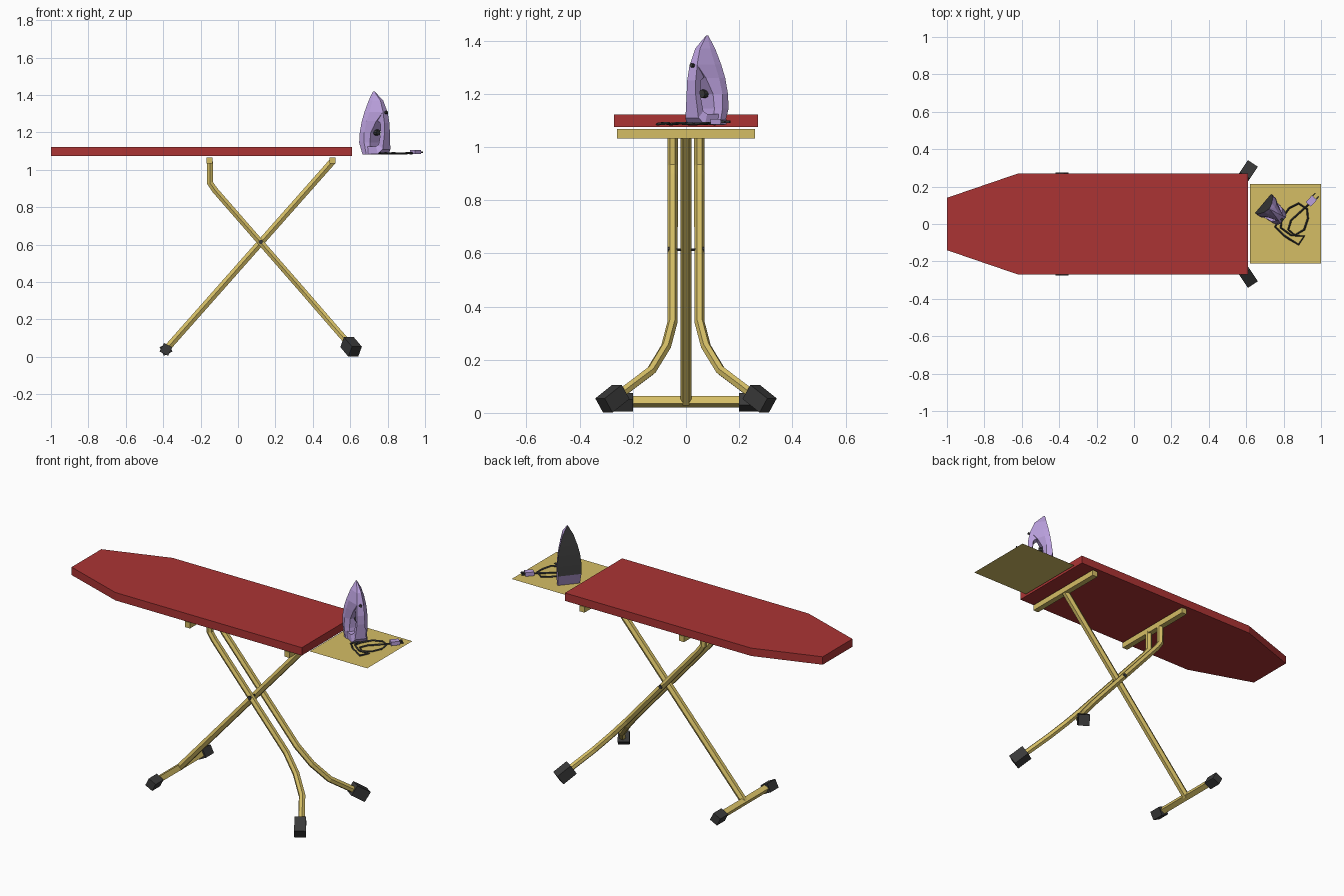
import bpy, bmesh, math
from mathutils import Vector

if "Cube" in bpy.data.objects:
    bpy.data.objects.remove(bpy.data.objects["Cube"])


def material(name, rgb):
    m = bpy.data.materials.new(name)
    m.diffuse_color = (*rgb, 1)
    m.use_nodes = True
    m.node_tree.nodes["Principled BSDF"].inputs["Base Color"].default_value = m.diffuse_color
    return m


RED = material("red_cover", (0.41, 0.034, 0.034))
YELLOW = material("yellow_metal", (0.66, 0.51, 0.13))
LILAC = material("lilac_plastic", (0.49, 0.35, 0.72))
DARK = material("dark_rubber", (0.042, 0.042, 0.042))


def loft(name, rings, mats, dark_rule=None):
    """Skin a list of equal-sized rings and cap both ends."""
    bm = bmesh.new()
    vs = [[bm.verts.new(p) for p in ring] for ring in rings]
    n = len(vs[0])
    for i in range(len(vs) - 1):
        for k in range(n):
            j = (k + 1) % n
            f = bm.faces.new((vs[i][k], vs[i][j], vs[i + 1][j], vs[i + 1][k]))
            if dark_rule and dark_rule(i, k):
                f.material_index = 1
    bm.faces.new(vs[0])
    bm.faces.new(vs[-1])
    bmesh.ops.recalc_face_normals(bm, faces=bm.faces)
    me = bpy.data.meshes.new(name)
    bm.to_mesh(me)
    bm.free()
    for m in mats:
        me.materials.append(m)
    ob = bpy.data.objects.new(name, me)
    bpy.context.collection.objects.link(ob)
    return ob


def tube(name, path, r, sides, mat, ref=(0, 1, 0), angle=0):
    """Sweep a regular polygon along a path."""
    pts = [Vector(p) for p in path]
    ref = Vector(ref)
    rings = []
    for i, p in enumerate(pts):
        a = (p - pts[i - 1]).normalized() if i else Vector()
        b = (pts[i + 1] - p).normalized() if i < len(pts) - 1 else Vector()
        t = (a + b).normalized()
        u = (ref - t * t.dot(ref)).normalized()
        v = t.cross(u)
        ang = [math.radians(angle) + math.tau * k / sides for k in range(sides)]
        rings.append([p + (u * math.cos(q) + v * math.sin(q)) * r for q in ang])
    return loft(name, rings, [mat])


X, Z = (1, 0, 0), (0, 0, 1)

# Board
half = [(-1, 0.14), (-0.62, 0.27), (0.61, 0.27)]
outline = half + [(x, -y) for x, y in reversed(half)]
loft("board", [[(x, y, z) for x, y in outline] for z in (1.075, 1.122)], [RED])

# Iron tray: a thin sheet
me = bpy.data.meshes.new("iron_tray")
me.from_pydata([(0.62, -0.21, 1.08), (1, -0.21, 1.08), (1, 0.215, 1.08), (0.62, 0.215, 1.08)],
               [], [(0, 1, 2, 3)])
me.materials.append(YELLOW)
bpy.context.collection.objects.link(bpy.data.objects.new("iron_tray", me))

# Cross bars under the board
for name, x in (("front_cross_bar", -0.152), ("rear_cross_bar", 0.505)):
    tube(name, [(x, -0.26, 1.05), (x, 0.26, 1.05)], 0.024, 4, YELLOW, X, 45)

# Single leg with its foot bar
tube("single_leg", [(0.505, 0, 1.045), (-0.385, 0, 0.04)], 0.021, 6, YELLOW)
tube("foot_bar", [(-0.385, -0.22, 0.042), (-0.385, 0.22, 0.042)], 0.022, 4, YELLOW, X, 18)

# Twin legs, feet and bolt heads, mirrored
for side, s in (("left", -1), ("right", 1)):
    path = [(-0.15, 0.05, 1.045), (-0.15, 0.05, 0.93), (-0.122, 0.05, 0.89), (0.354, 0.05, 0.345),
            (0.436, 0.075, 0.25), (0.514, 0.13, 0.16), (0.60, 0.26, 0.062)]
    tube(side + "_twin_leg", [(x, y * s, z) for x, y, z in path], 0.019, 6, YELLOW)
    tube(side + "_twin_foot", [(0.583, 0.245 * s, 0.079), (0.626, 0.309 * s, 0.028)],
         0.045, 4, DARK, Z, 45)
    tube(side + "_bar_foot", [(-0.385, 0.2 * s, 0.04), (-0.385, 0.275 * s, 0.04)],
         0.036, 4, DARK, X, 18)
    tube(side + "_bolt_head", [(0.122, 0.058 * s, 0.614), (0.122, 0.07 * s, 0.614)],
         0.012, 6, DARK, X)
tube("pivot_rod", [(0.122, -0.065, 0.614), (0.122, 0.065, 0.614)], 0.006, 6, DARK, X)


# Iron, in local axes: d from sole to handle, w across, z up
def iron(d, w, z):
    return (0.69 + 0.76 * d + 0.64 * w, 0.11 - 0.64 * d + 0.76 * w, z)


def iron_ring(z, d0, w0, dm, wm, d1, w1):
    half = [(d0, w0), (dm, wm), (d1, w1)]
    return [iron(d, w, z) for d, w in half] + [iron(d, -w, z) for d, w in reversed(half)]


body = [(1.082, 0.02, 0.062, 0.045, 0.060, 0.065, 0.045),
        (1.145, 0.000, 0.066, 0.035, 0.066, 0.055, 0.042),
        (1.20, 0.006, 0.068, 0.035, 0.065, 0.058, 0.038),
        (1.26, 0.015, 0.062, 0.045, 0.057, 0.088, 0.028),
        (1.31, 0.024, 0.050, 0.055, 0.045, 0.128, 0.018),
        (1.37, 0.036, 0.030, 0.060, 0.026, 0.104, 0.012),
        (1.42, 0.044, 0.002, 0.048, 0.002, 0.052, 0.001)]
# Side 5 of each ring closes the sole edge: dark above the heel
loft("iron_body", [iron_ring(*b) for b in body], [LILAC, DARK], lambda i, k: k == 5 and i > 0)

# Iron handle: heel arm, grip and top arm as one loop
grip = [(0.045, 1.085, 0.045, 1.125, 0.055), (0.115, 1.085, 0.10, 1.125, 0.045),
        (0.137, 1.11, 0.108, 1.135, 0.032), (0.142, 1.20, 0.115, 1.20, 0.022),
        (0.140, 1.25, 0.110, 1.25, 0.021), (0.128, 1.31, 0.08, 1.27, 0.019)]
loft("iron_handle", [[iron(a, w, z), iron(a, -w, z), iron(b, -w, y), iron(b, w, y)]
                     for a, z, b, y, w in grip], [LILAC])

# Iron dial and button
tube("iron_dial", [iron(0.05, 0, 1.20), iron(0.08, 0, 1.20)], 0.016, 8, DARK, Z)
tube("iron_button", [iron(0.12, 0, 1.305), iron(0.142, 0, 1.308)], 0.008, 6, DARK, Z)

# Cord and plug lying on the tray
cord = [(0.78, 0.03), (0.755, -0.015), (0.80, -0.06), (0.83, -0.08), (0.88, -0.11), (0.91, -0.065),
        (0.84, -0.06), (0.785, -0.02), (0.79, 0.03), (0.83, 0.085), (0.88, 0.11), (0.925, 0.08),
        (0.93, 0.03), (0.91, -0.03), (0.86, -0.06), (0.825, -0.03), (0.84, 0.02), (0.94, 0.11)]
tube("cord", [(x, y, 1.086 + 0.004 * (i % 2)) for i, (x, y) in enumerate(cord)], 0.005, 4, DARK, Z)


def slab(name, p, q, w, h, mat):
    a, b = Vector((*p, 1.095)), Vector((*q, 1.095))
    s = (b - a).cross(Vector(Z)).normalized() * w
    up = Vector((0, 0, h))
    loft(name, [[c + s + up, c - s + up, c - s - up, c + s - up] for c in (a, b)], [mat])


slab("plug", (0.932, 0.105), (0.965, 0.141), 0.018, 0.011, LILAC)
for i, o in enumerate((-0.009, 0.009)):
    slab(f"plug_prong_{i + 1}", (0.962 + o, 0.138 - o), (0.978 + o, 0.156 - o), 0.003, 0.004, DARK)
